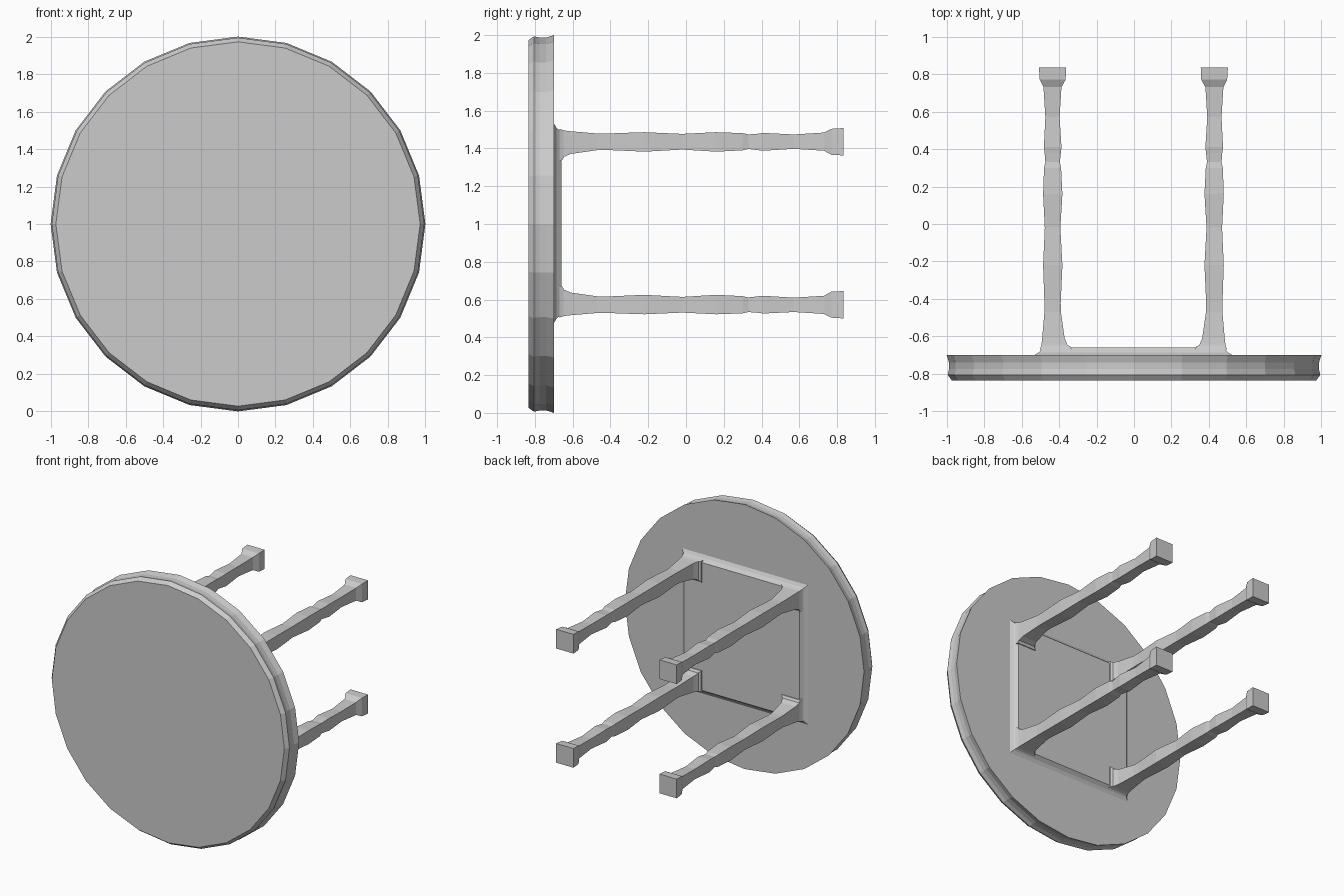
import bpy, bmesh, math

if "Cube" in bpy.data.objects:
    bpy.data.objects.remove(bpy.data.objects["Cube"])

CX, CZ = -0.003, 1.004  # axis of the legs and apron


def make_object(name, rings):
    """Loft equal-length rings of points and cap both ends."""
    bm = bmesh.new()
    loops = [[bm.verts.new(p) for p in r] for r in rings]
    n = len(loops[0])
    for a, b in zip(loops, loops[1:]):
        for i in range(n):
            j = (i + 1) % n
            bm.faces.new((a[i], a[j], b[j], b[i]))
    bm.faces.new(loops[0])
    bm.faces.new(loops[-1])
    bmesh.ops.recalc_face_normals(bm, faces=bm.faces)
    me = bpy.data.meshes.new(name)
    bm.to_mesh(me)
    bm.free()
    ob = bpy.data.objects.new(name, me)
    bpy.context.collection.objects.link(ob)
    return ob


def circle(y, r, n=24):
    return [(r * math.cos(2 * math.pi * i / n), y, 1 + r * math.sin(2 * math.pi * i / n))
            for i in range(n)]


def square(y, x0, x1, z0, z1):
    return [(CX + x0, y, CZ + z0), (CX + x1, y, CZ + z0),
            (CX + x1, y, CZ + z1), (CX + x0, y, CZ + z1)]


# Round top with a bevelled, slightly grooved rim
rim = [(-0.835, 0.972), (-0.805, 0.994), (-0.775, 0.987), (-0.74, 0.987), (-0.698, 1.0)]
make_object("table_top", [circle(y, r) for y, r in rim])

# Thin square apron slab with sloping sides
apron = [(-0.70, 0.53), (-0.685, 0.505), (-0.66, 0.483)]
make_object("apron", [square(y, -h, h, -h, h) for y, h in apron])

# Turned square legs: (y, inner, outer) distance from the table axis
leg = [(-0.67, 0.33, 0.50), (-0.655, 0.335, 0.494), (-0.645, 0.352, 0.491),
       (-0.61, 0.367, 0.487), (-0.47, 0.387, 0.475), (-0.42, 0.388, 0.475),
       (-0.22, 0.379, 0.482), (-0.02, 0.390, 0.473), (0.16, 0.379, 0.482),
       (0.30, 0.386, 0.477), (0.33, 0.393, 0.470), (0.38, 0.387, 0.474),
       (0.41, 0.384, 0.478), (0.57, 0.394, 0.470), (0.73, 0.384, 0.480),
       (0.77, 0.362, 0.500), (0.835, 0.359, 0.504)]
for sx, nx in ((1, "right"), (-1, "left")):
    for sz, nz in ((1, "upper"), (-1, "lower")):
        make_object(f"leg_{nz}_{nx}",
                    [square(y, sx * a, sx * b, sz * a, sz * b) for y, a, b in leg])
